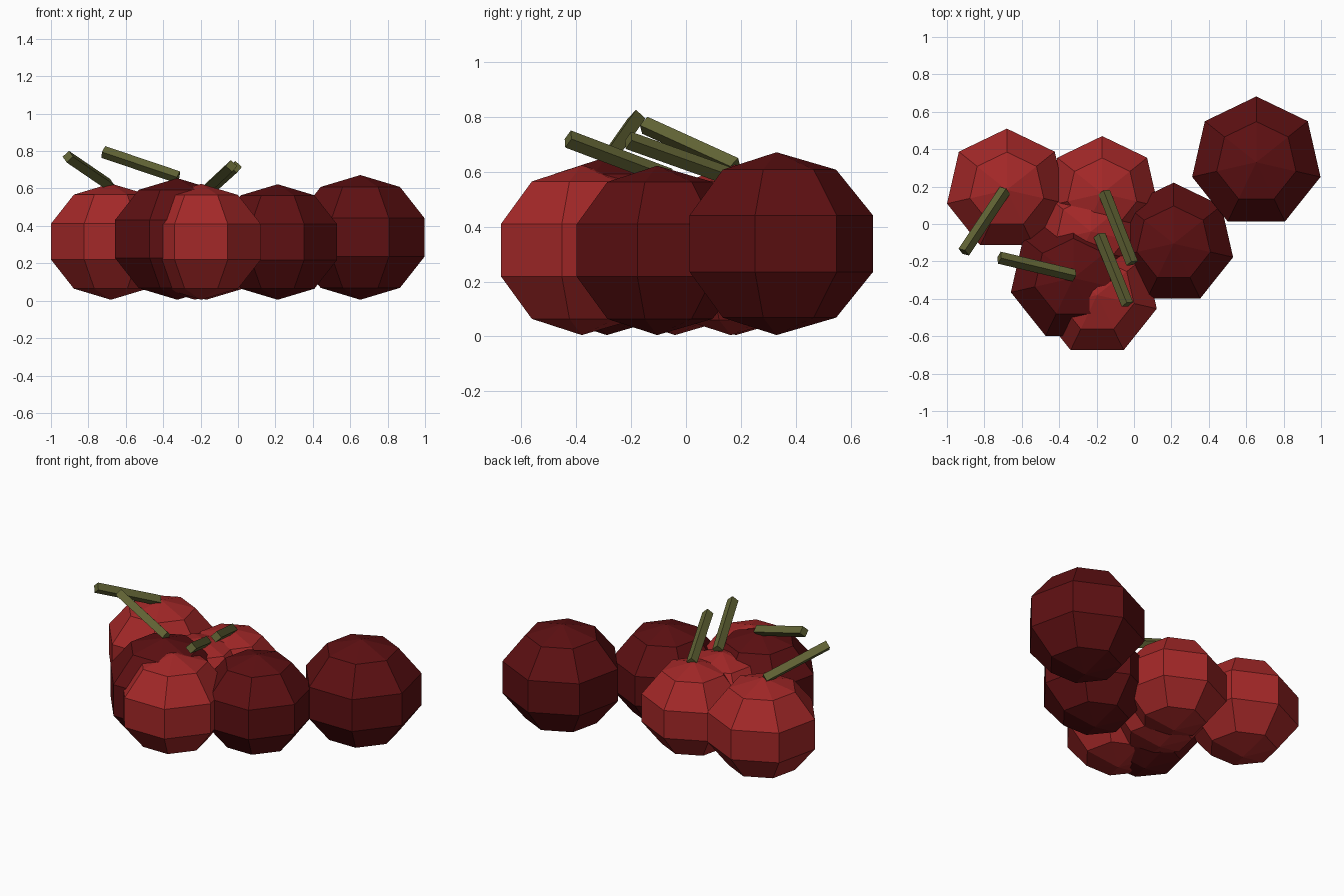
import bpy
from mathutils import Vector

cube = bpy.data.objects.get("Cube")
if cube:
    bpy.data.objects.remove(cube, do_unlink=True)


def make_material(name, rgb):
    mat = bpy.data.materials.new(name)
    mat.use_nodes = True
    color = (*rgb, 1)
    mat.diffuse_color = color
    mat.node_tree.nodes["Principled BSDF"].inputs["Base Color"].default_value = color
    return mat


light_red = make_material("light red", (0.37, 0.021, 0.021))
dark_red = make_material("dark red", (0.11, 0.005, 0.006))
stem_green = make_material("stem green", (0.12, 0.125, 0.035))


def berry(name, x, y, radius, mat):
    """Low-poly berry, slightly flattened, resting on the ground."""
    half_height = radius * 0.947
    bpy.ops.mesh.primitive_uv_sphere_add(
        segments=7, ring_count=5, radius=1, location=(x, y, half_height + 0.005))
    obj = bpy.context.object
    obj.name = name
    # The widest ring lies inside the sphere radius
    obj.scale = (radius / 0.951, radius / 0.951, half_height)
    obj.data.materials.append(mat)


def stem(name, base, tip):
    """Straight square rod with one edge turned upward."""
    base, tip = Vector(base), Vector(tip)
    axis = tip - base
    bpy.ops.mesh.primitive_cylinder_add(
        vertices=4, radius=0.033, depth=axis.length, location=(base + tip) / 2)
    obj = bpy.context.object
    obj.name = name
    obj.rotation_euler = axis.to_track_quat("Z", "Y").to_euler()
    obj.data.materials.append(stem_green)


# Berries
berry("far_berry", 0.654, 0.33, 0.352, dark_red)
berry("side_berry", 0.212, -0.105, 0.326, dark_red)
berry("large_front_berry", -0.324, -0.289, 0.343, dark_red)
berry("front_berry", -0.197, -0.38, 0.327, light_red)
berry("right_berry", -0.68, 0.182, 0.328, light_red)
berry("back_berry", -0.17, 0.163, 0.307, light_red)
berry("middle_berry", -0.23, -0.04, 0.307, light_red)

# Stems
stem("right_berry_stem", (-0.69, 0.18, 0.62), (-0.91, -0.15, 0.77))
stem("large_berry_stem", (-0.32, -0.275, 0.66), (-0.72, -0.18, 0.795))
stem("front_berry_stem", (-0.185, -0.06, 0.58), (-0.035, -0.43, 0.72))
stem("back_berry_stem", (-0.16, 0.17, 0.58), (-0.01, -0.21, 0.715))
